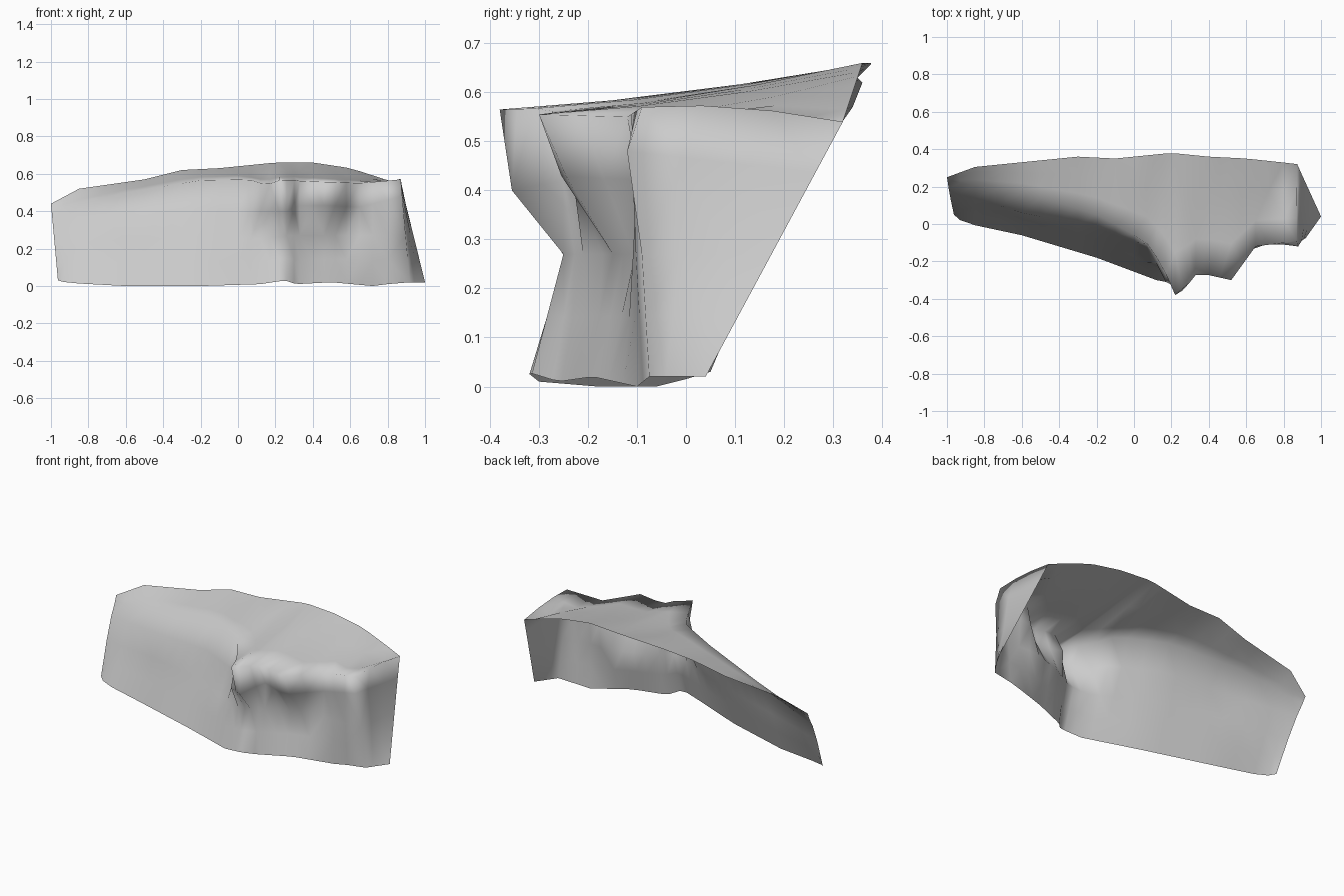
import bpy, bmesh
from mathutils import Vector

if "Cube" in bpy.data.objects:
    bpy.data.objects.remove(bpy.data.objects["Cube"])

# Contour lines running left to right along the cliff: (x, y, z)
foot = [(-1, .05, .03), (-.88, 0, .015), (-.6, -.06, 0), (-.2, -.18, 0), (.12, -.30, .01),
        (.25, -.325, .03), (.31, -.26, .01), (.5, -.19, .02), (.72, -.1, 0), (.88, -.075, .02)]
waist = [(-1, .13, .22), (-.6, .03, .25), (-.2, -.08, .26), (.14, -.24, .25), (.26, -.25, .27),
         (.4, -.17, .27), (.6, -.1, .27), (.75, -.11, .27), (.88, -.09, .27)]
brow = [(-1, .19, .34), (-.6, .06, .39), (-.2, -.02, .42), (.08, -.13, .40), (.17, -.31, .40),
        (.26, -.355, .40), (.32, -.2, .43), (.5, -.27, .43), (.64, -.09, .42), (.88, -.12, .48)]
lip = [(-1, .23, .40), (-.6, .17, .50), (-.2, .05, .565), (.06, -.09, .57), (.15, -.22, .54),
       (.22, -.38, .565), (.30, -.31, .567), (.34, -.26, .56), (.52, -.30, .555), (.65, -.12, .55),
       (.88, -.09, .57)]
rim = [(-1, .25, .44), (-.85, .305, .52), (-.5, .34, .57), (-.3, .36, .62), (-.1, .35, .63),
       (.2, .38, .66), (.4, .36, .66), (.6, .35, .63), (.88, .32, .54)]


def sample(line, x):
    """Point on a contour line at x."""
    for a, b in zip(line, line[1:]):
        if x <= b[0] + 1e-6:
            return Vector(a).lerp(Vector(b), max(0, (x - a[0]) / (b[0] - a[0])))
    return Vector(line[-1])


def column(x):
    """One upright section: face from foot to lip, then plateau to rim."""
    f, w, b, l, r = [sample(c, x) for c in (foot, waist, brow, lip, rim)]
    pts = [f, f.lerp(w, .5), w, b, l]
    for t in (.3, .65):
        p = l.lerp(r, t)
        gully = .67 + .2 * t                          # runs diagonally to the back corner
        p.z -= .03 * max(0, 1 - abs(x - gully) / .1) if x < .87 else -.012
        if 0 < x < .6:
            p.z -= .01
        pts.append(p)
    pts.append(r)
    for p in pts:
        if x < -.97:
            p.x += .04 * (1 - p.z / .44)
        if x > .86:
            p.x += .04 - .05 * p.z / .57
    return pts


stations = [-1, -.93, -.85, -.72, -.6, -.5, -.4, -.3, -.2, -.1, 0, .07, .12, .17, .22, .26,
            .30, .33, .4, .46, .52, .58, .65, .72, .8, .88]
cols = [column(x) for x in stations]
bm = bmesh.new()
grid = [[bm.verts.new(p) for p in c] for c in cols]


def skin(left, right):
    for i in range(len(left) - 1):
        bm.faces.new((left[i], right[i], right[i + 1], left[i + 1]))


for a, b in zip(grid, grid[1:]):
    skin(a, b)

# Right end wall: from the front corner back to one long leaning edge
bottom, top = Vector((1, .04, .02)), Vector((.872, .32, .54))
corner = grid[-1]
last = corner[:5]
for k, t in enumerate((.3, .65, 1)):
    new = []
    for i in range(5):
        if i == 4:
            new.append(corner[5 + k])                # shares the plateau edge
        else:
            end = bottom.lerp(top, (0, .22, .48, .8)[i])
            new.append(bm.verts.new(corner[i].co.lerp(end, t)))
    skin(last, new)
    last = new

bmesh.ops.recalc_face_normals(bm, faces=bm.faces)
bm.faces.ensure_lookup_table()
if bm.faces[0].normal.y > 0:
    bmesh.ops.reverse_faces(bm, faces=bm.faces)
bmesh.ops.triangulate(bm, faces=bm.faces)

# Open rock shell
me = bpy.data.meshes.new("cliff_face")
bm.to_mesh(me)
bm.free()
cliff = bpy.data.objects.new("cliff_face", me)
bpy.context.collection.objects.link(cliff)
bpy.context.view_layer.objects.active = cliff
cliff.select_set(True)
bpy.ops.object.shade_smooth()
